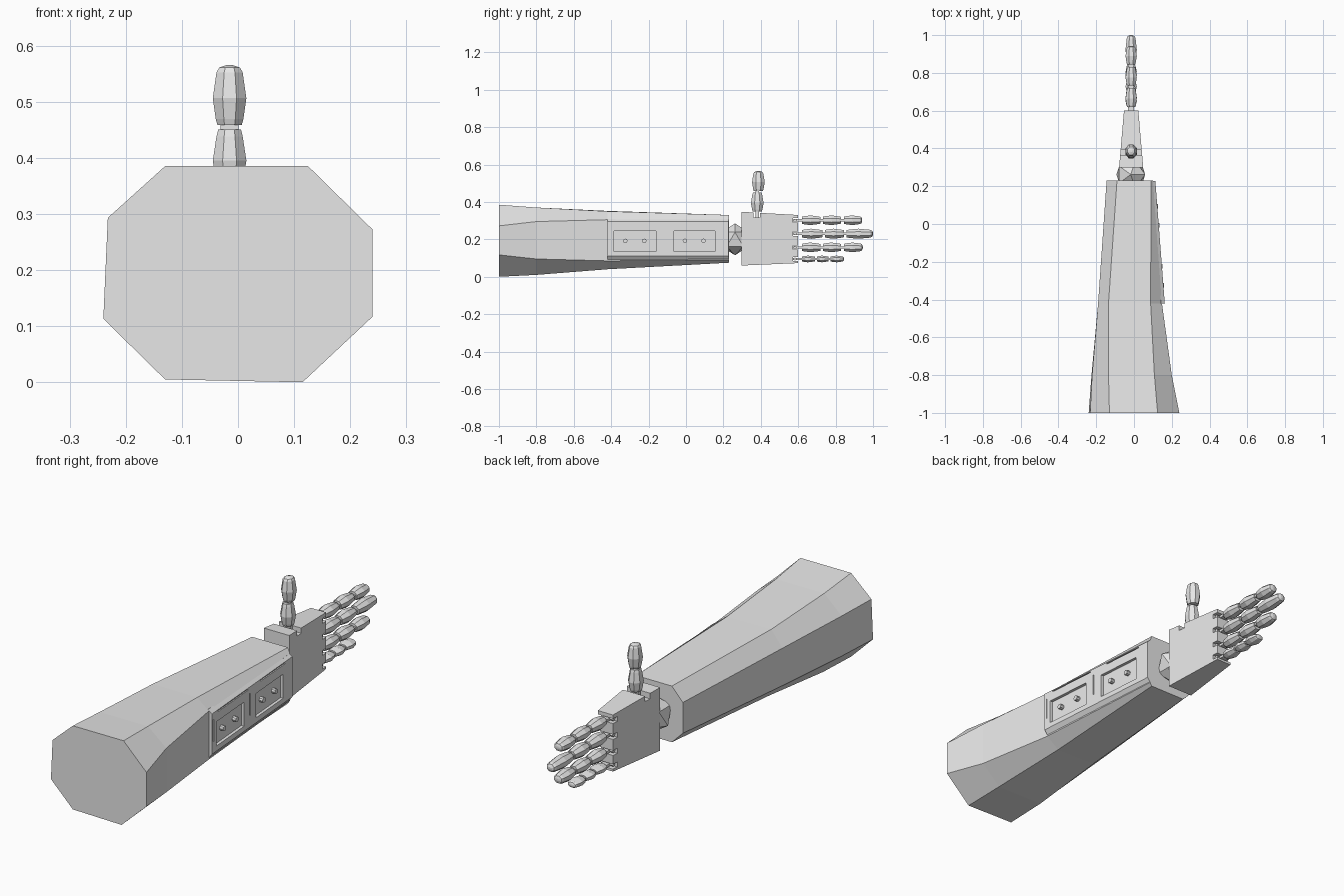
import bpy, bmesh, math
from mathutils import Matrix, Vector

if "Cube" in bpy.data.objects:
    bpy.data.objects.remove(bpy.data.objects["Cube"])

grey = bpy.data.materials.new("light_grey")
grey.diffuse_color = (0.8, 0.8, 0.8, 1)
grey.use_nodes = True
grey.node_tree.nodes["Principled BSDF"].inputs["Base Color"].default_value = grey.diffuse_color
CX = -0.015          # centre plane of the hand


def finish(name, bm):
    bmesh.ops.recalc_face_normals(bm, faces=bm.faces)
    me = bpy.data.meshes.new(name)
    bm.to_mesh(me)
    bm.free()
    me.materials.append(grey)
    ob = bpy.data.objects.new(name, me)
    bpy.context.collection.objects.link(ob)
    return ob


def loft(name, rings):
    """Skin a list of equal-length rings and cap both ends."""
    bm = bmesh.new()
    vs = [[bm.verts.new(p) for p in r] for r in rings]
    n = len(rings[0])
    for a, b in zip(vs, vs[1:]):
        for i in range(n):
            j = (i + 1) % n
            bm.faces.new((a[i], a[j], b[j], b[i]))
    bm.faces.new(vs[0])
    bm.faces.new(vs[-1])
    return finish(name, bm)


def box(name, x0, x1, y0, y1, z0, z1):
    return loft(name, [[(x, y0, z0), (x, y1, z0), (x, y1, z1), (x, y0, z1)] for x in (x0, x1)])


def cut(target, cutter):
    cutter.hide_render = True
    cutter.hide_set(True)
    m = target.modifiers.new("cut", 'BOOLEAN')
    m.operation = 'DIFFERENCE'
    m.solver = 'EXACT'
    m.object = cutter


def cylinder_x(name, x0, x1, y, z, r, n=8):
    return loft(name, [[(x, y + r * math.cos(2 * math.pi * i / n), z + r * math.sin(2 * math.pi * i / n))
                        for i in range(n)] for x in (x0, x1)])


# Forearm: tapered eight-sided sleeve
sections = {
    -1.0: [(.24, .272), (.125, .385), (-.13, .385), (-.232, .293),
           (-.24, .113), (-.13, .005), (.115, 0), (.24, .117)],
    -0.8: [(.20, .295), (.108, .37), (-.135, .37), (-.222, .29),
           (-.225, .11), (-.13, .012), (.108, .01), (.20, .095)],
    -0.42: [(.148, .305), (.088, .35), (-.135, .352), (-.19, .28),
            (-.19, .11), (-.12, .045), (.085, .04), (.148, .085)],
    0.23: [(.10, .305), (.09, .33), (-.09, .33), (-.145, .27),
           (-.145, .13), (-.09, .075), (.09, .075), (.10, .09)],
}
loft("forearm", [[(x, y, z) for x, z in pts] for y, pts in sections.items()])


# Side panel: raised slab following the taper of the forearm
def face_x(y):
    return 0.163 - 0.05 * (y + 0.42) / 0.65


profile = [(0, .112), (0, .295), (-.02, .31), (-.06, .31), (-.06, .085), (-.02, .085)]
panel = loft("side_panel", [[(face_x(y) + d, y, z) for d, z in profile] for y in (-.42, .228)])


def recess(name, y0, y1, z0, z1, depth):
    c = loft(name, [[(face_x(y) - depth, y, z0), (face_x(y) + .03, y, z0),
                     (face_x(y) + .03, y, z1), (face_x(y) - depth, y, z1)] for y in (y0, y1)])
    cut(panel, c)


# Pockets with round buttons, and thin seams around them
for y0, y1 in ((-.385, -.16), (-.065, .155)):
    recess("pocket_cutter", y0, y1, .135, .245, .014)
    for t in (.27, .72):
        y = y0 + t * (y1 - y0)
        x = face_x(y)
        cylinder_x("button", x - .03, x + .004, y, .192, .012)
for y0, y1, z0, z1 in ((-.37, -.13, .286, .291), (-.03, .17, .286, .291),
                       (-.41, -.405, .165, .265), (-.115, -.11, .165, .265)):
    recess("seam_cutter", y0, y1, z0, z1, .008)

# Wrist ball
bm = bmesh.new()
bmesh.ops.create_icosphere(bm, subdivisions=1, radius=.085,
                           matrix=Matrix.Translation((CX - .002, .262, .2)))
finish("wrist_ball", bm)

# Palm: block thinning towards the fingers, notched for the joints
palm = loft("palm", [[(CX + s * h, y, z) for s, z in ((-1, z0), (1, z0), (1, z1), (-1, z1))]
                     for y, h, z0, z1 in ((.298, .064, .06, .347), (.60, .038, .073, .33))])
cut(palm, box("thumb_notch_cutter", CX - .1, CX + .1, .362, .395, .318, .4))


# Digit segment: eight-sided barrel from point a along an axis
def segment(name, a, axis, length, wide, deep, tip):
    side = Vector((1, 0, 0))
    up = axis.cross(side)
    shape = [(0, .72), (.1, .82), (.45, 1), (.88, .78)]
    shape += [(.96, .62), (1, .2)] if tip else [(1, .68)]
    rings = []
    for t, s in shape:
        ring = []
        for i in range(8):
            ang = math.pi / 8 + i * math.pi / 4
            ring.append(a + axis * (t * length) + side * (wide * s * 1.08 * math.cos(ang))
                        + up * (deep * s * 1.08 * math.sin(ang)))
        rings.append(ring)
    loft(name, rings)


# Fingers: three segments each, linked by slim hinge tongues
Y = Vector((0, 1, 0))
fingers = {
    "index": (.302, .026, ((.62, .72), (.733, .83), (.845, .942))),
    "middle": (.230, .027, ((.62, .73), (.742, .845), (.858, 1.0))),
    "ring": (.157, .026, ((.62, .72), (.733, .83), (.845, .945))),
    "little": (.095, .018, ((.62, .69), (.70, .762), (.773, .845))),
}
for key, (z, deep, spans) in fingers.items():
    cut(palm, box(key + "_slot_cutter", CX - .1, CX + .1, .572, .65, z - .011, z + .011))
    box(key + "_tongue", CX - .016, CX + .016, .565, spans[-1][0] + .02, z - .006, z + .006)
    cylinder_x(key + "_hinge_pin", CX - .03, CX + .03, .583, z, .008)
    for k, (y0, y1) in enumerate(spans):
        segment(key + "_finger_segment", Vector((CX, y0, z)), Y, y1 - y0, .030, deep, k == 2)

# Thumb: two upright segments on a hinge
Z = Vector((0, 0, 1))
box("thumb_tongue", CX - .016, CX + .016, .371, .389, .315, .48)
segment("thumb_segment", Vector((CX, .381, .35)), Z, .10, .030, .034, False)
segment("thumb_segment", Vector((CX, .387, .458)), Z, .107, .030, .034, True)
